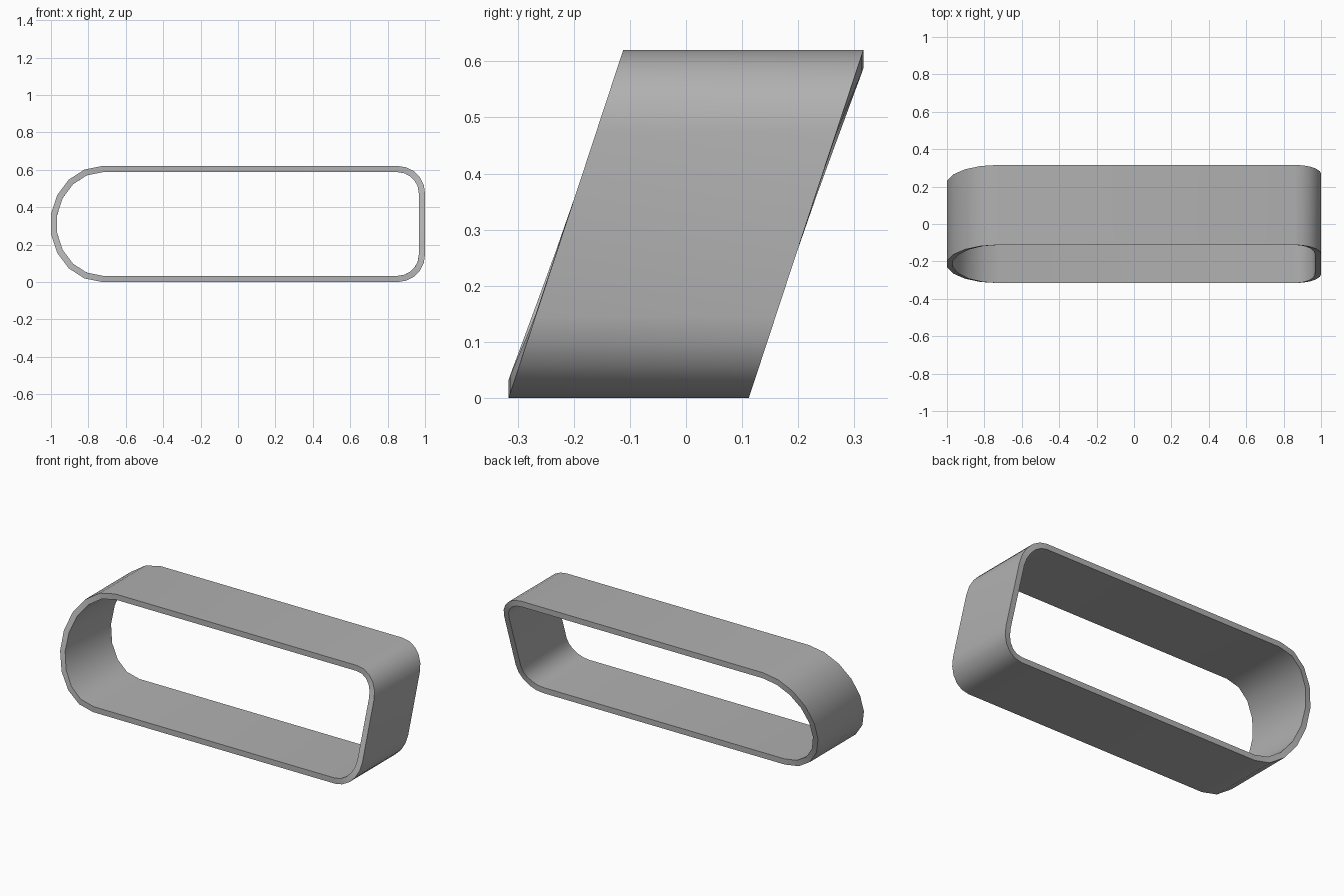
import bpy, bmesh, math

if "Cube" in bpy.data.objects:
    bpy.data.objects.remove(bpy.data.objects["Cube"])

HEIGHT, DEPTH, LEAN, WALL = 0.62, 0.428, 0.204, 0.033


def arc(cx, cz, rx, rz, start, sweep, steps):
    """Profile points along an elliptical arc, counter-clockwise, in degrees."""
    pts = []
    for i in range(steps + 1):
        a = math.radians(start + sweep * i / steps)
        pts.append((cx + rx * math.cos(a), cz + rz * math.sin(a)))
    return pts


# Outline: tight corners on the right, half-round end on the left
R = 0.145
END = 0.279
outline = (arc(1 - R, R, R, R, 270, 90, 5)
           + arc(1 - R, HEIGHT - R, R, R, 0, 90, 5)
           + arc(-0.725, HEIGHT / 2, END, HEIGHT / 2, 90, 180, 9))

# Band: outline swept front to back, leaning backwards with height
bm = bmesh.new()
front, back = [], []
for x, z in outline:
    y = -(DEPTH + LEAN) / 2 + LEAN * z / HEIGHT
    front.append(bm.verts.new((x, y, z)))
    back.append(bm.verts.new((x, y + DEPTH, z)))
n = len(outline)
for i in range(n):
    j = (i + 1) % n
    bm.faces.new((front[i], back[i], back[j], front[j]))
mesh = bpy.data.meshes.new("slanted_band")
bm.to_mesh(mesh)
bm.free()

band = bpy.data.objects.new("slanted_band", mesh)
bpy.context.collection.objects.link(band)
bpy.context.view_layer.objects.active = band
band.select_set(True)

# Darker grey finish
grey = bpy.data.materials.new("dark_grey")
grey.diffuse_color = (0.44, 0.44, 0.44, 1)
grey.use_nodes = True
grey.node_tree.nodes["Principled BSDF"].inputs["Base Color"].default_value = grey.diffuse_color
mesh.materials.append(grey)

# Wall thickness, added inwards
solid = band.modifiers.new("wall", 'SOLIDIFY')
solid.thickness = WALL
solid.offset = -1
solid.use_even_offset = True
bpy.ops.object.modifier_apply(modifier=solid.name)
bpy.ops.object.shade_smooth_by_angle(angle=math.radians(35))
